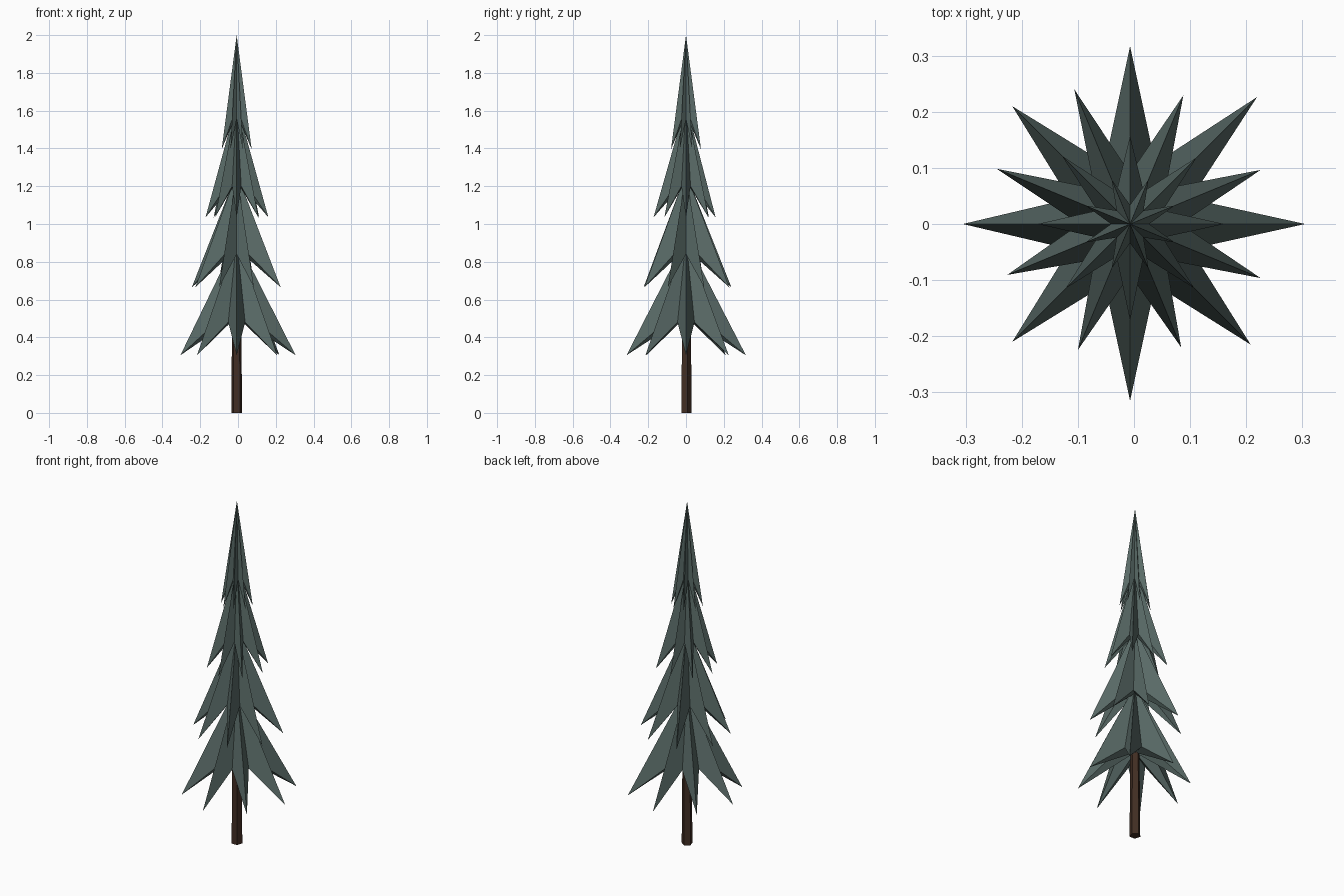
import bpy, bmesh, math

cube = bpy.data.objects.get("Cube")
if cube:
    bpy.data.objects.remove(cube, do_unlink=True)

AXIS_X = -0.007  # the trunk axis sits slightly off centre
POINTS = 8


def material(name, rgb):
    mat = bpy.data.materials.new(name)
    mat.use_nodes = True
    color = (*rgb, 1)
    mat.diffuse_color = color
    bsdf = mat.node_tree.nodes["Principled BSDF"]
    bsdf.inputs["Base Color"].default_value = color
    bsdf.inputs["Roughness"].default_value = 0.9
    return mat


def finish(bm, name, mat):
    bmesh.ops.recalc_face_normals(bm, faces=bm.faces)
    mesh = bpy.data.meshes.new(name)
    bm.to_mesh(mesh)
    bm.free()
    mesh.materials.append(mat)
    obj = bpy.data.objects.new(name, mesh)
    bpy.context.collection.objects.link(obj)
    return obj


def polar(bm, radius, angle, z):
    return bm.verts.new((AXIS_X + radius * math.cos(angle), radius * math.sin(angle), z))


def branch_tier(name, apex_z, tip_z, tip_radii, notch_z, notch_radius, turn, mat):
    """Pleated star cone with drooping tips and a hollow underside."""
    bm = bmesh.new()
    apex = bm.verts.new((AXIS_X, 0, apex_z))
    under = bm.verts.new((AXIS_X, 0, notch_z + 0.03))
    step = 2 * math.pi / POINTS
    rim = []
    for i in range(POINTS):
        angle = (i + turn) * step
        rim.append(polar(bm, tip_radii[i % len(tip_radii)], angle, tip_z))
        rim.append(polar(bm, notch_radius, angle + step / 2, notch_z))
    for a, b in zip(rim, rim[1:] + rim[:1]):
        bm.faces.new((apex, a, b))
        bm.faces.new((under, b, a))
    return finish(bm, name, mat)


needles = material("grey green needles", (0.10, 0.145, 0.135))
bark = material("dark brown bark", (0.054, 0.027, 0.017))

# Four tiers of branches; alternate tiers are turned by half a point
branch_tier("bottom_branches", 0.92, 0.305,
            (0.312, 0.32, 0.317, 0.297, 0.298, 0.297, 0.315, 0.304),
            0.48, 0.117, 0, needles)
branch_tier("lower_middle_branches", 1.27, 0.665,
            (0.252, 0.248, 0.26, 0.257, 0.237, 0.243, 0.238, 0.252),
            0.84, 0.09, 0.5, needles)
branch_tier("upper_middle_branches", 1.64, 1.035,
            (0.168, 0.168, 0.157, 0.172, 0.165, 0.162, 0.172, 0.162),
            1.2, 0.063, 0, needles)
branch_tier("top_branches", 2.0, 1.395, (0.086,), 1.555, 0.034, 0.5, needles)

# Slightly tapered five-sided trunk
bm = bmesh.new()
bmesh.ops.create_cone(bm, cap_ends=True, segments=5, radius1=0.03, radius2=0.024, depth=0.7)
for v in bm.verts:
    angle = math.atan2(v.co.y, v.co.x)
    radius = math.hypot(v.co.x, v.co.y)
    v.co.z += 0.35
    v.co.x, v.co.y = radius * math.cos(angle), radius * math.sin(angle)
# Put a flat side at the front
back = max((v for v in bm.verts), key=lambda v: v.co.y)
turn = math.pi / 2 - math.atan2(back.co.y, back.co.x)
for v in bm.verts:
    x, y = v.co.x, v.co.y
    v.co.x = AXIS_X + x * math.cos(turn) - y * math.sin(turn)
    v.co.y = x * math.sin(turn) + y * math.cos(turn)
finish(bm, "trunk", bark)
